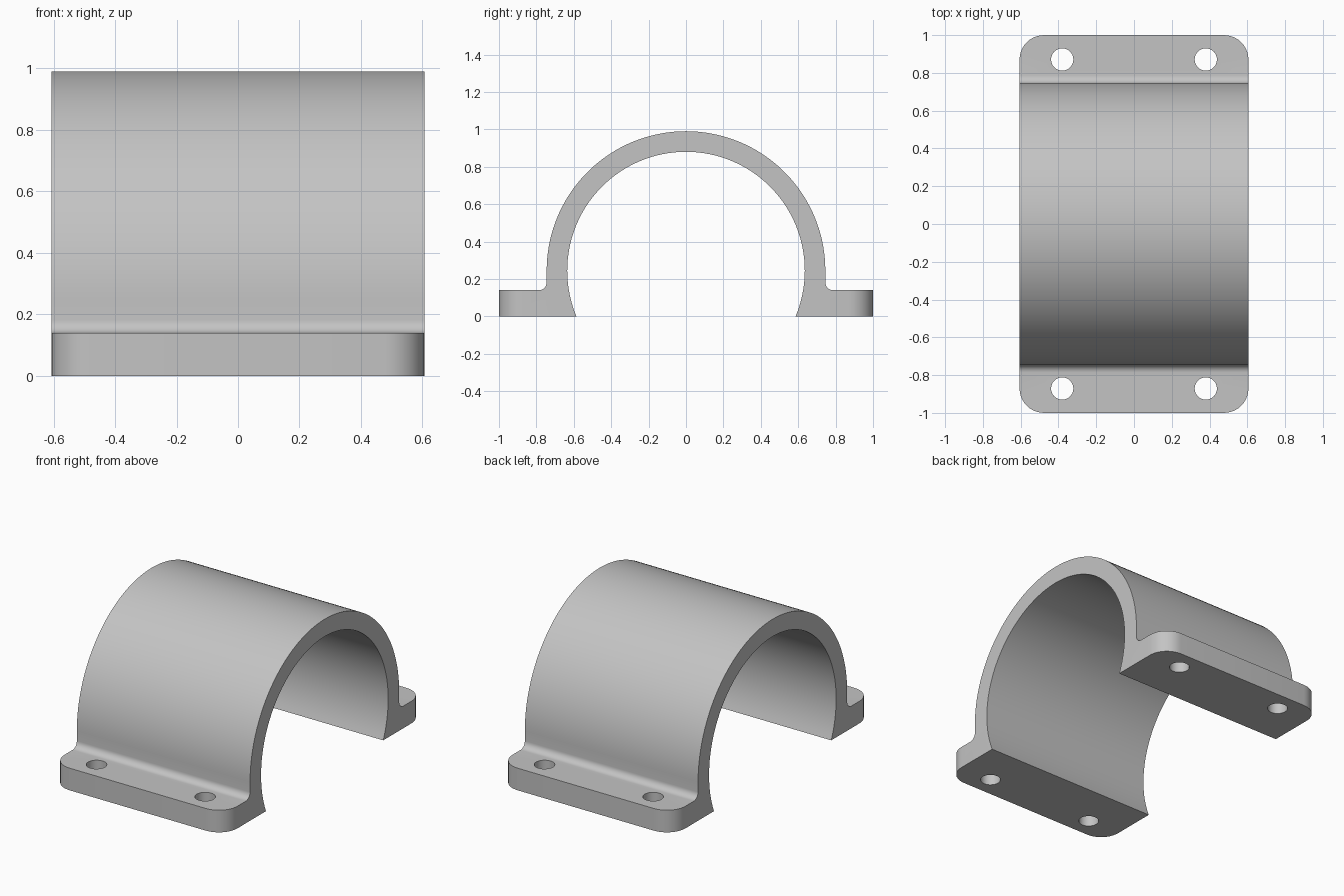
import bpy, bmesh
from math import sin, cos, asin, pi, radians

if "Cube" in bpy.data.objects:
    bpy.data.objects.remove(bpy.data.objects["Cube"], do_unlink=True)

HALF_X = 0.606      # half length of the saddle
CZ = 0.245          # height of the arch centre
R_OUT, R_IN = 0.745, 0.635
FLANGE_Z = 0.14
FILLET = 0.042
CORNER = 0.13

grey = bpy.data.materials.new("satin grey")
grey.use_nodes = True
colour = (0.55, 0.55, 0.55, 1)
grey.diffuse_color = colour
grey.node_tree.nodes["Principled BSDF"].inputs["Base Color"].default_value = colour


def arc(cy, cz, r, a0, a1, n):
    angles = [a0 + (a1 - a0) * i / n for i in range(n + 1)]
    return [(cy + r * cos(a), cz + r * sin(a)) for a in angles]


# Clamp cross-section: flange, fillet, outer arch, mirrored foot, inner arch
dip = asin(CZ / R_IN)
foot = [(1, 0), (1, FLANGE_Z)]
foot += arc(R_OUT + FILLET, FLANGE_Z + FILLET, FILLET, 1.5 * pi, pi, 8)
profile = foot + arc(0, CZ, R_OUT, 0, pi, 72)
profile += [(-y, z) for y, z in reversed(foot)]
profile += arc(0, CZ, R_IN, pi + dip, -dip, 80)

bm = bmesh.new()
cap = bm.faces.new([bm.verts.new((-HALF_X, y, z)) for y, z in profile])
swept = bmesh.ops.extrude_face_region(bm, geom=[cap])["geom"]
bmesh.ops.translate(bm, vec=(2 * HALF_X, 0, 0),
                    verts=[v for v in swept if isinstance(v, bmesh.types.BMVert)])

# Rounded outer flange corners
corners = [e for e in bm.edges
           if all(abs(v.co.y) > 0.999 for v in e.verts)
           and abs(e.verts[0].co.z - e.verts[1].co.z) > 0.1]
bmesh.ops.bevel(bm, geom=corners, offset=CORNER, segments=10, profile=0.5,
                affect='EDGES', clamp_overlap=False)
bmesh.ops.recalc_face_normals(bm, faces=bm.faces)
mesh = bpy.data.meshes.new("saddle_clamp")
bm.to_mesh(mesh)
bm.free()
clamp = bpy.data.objects.new("saddle_clamp", mesh)
bpy.context.collection.objects.link(clamp)
mesh.materials.append(grey)

# Bolt holes through the flanges
bpy.ops.object.select_all(action='DESELECT')
for sx in (-1, 1):
    for sy in (-1, 1):
        bpy.ops.mesh.primitive_cylinder_add(
            vertices=32, radius=0.059, depth=0.5,
            location=(sx * 0.38, sy * 0.871, FLANGE_Z / 2))
        cutter = bpy.context.object
        cutter.name = "bolt_hole_cutter"
        cutter.hide_render = True
        cutter.data.materials.append(grey)
        hole = clamp.modifiers.new("bolt_hole", 'BOOLEAN')
        hole.operation = 'DIFFERENCE'
        hole.solver = 'EXACT'
        hole.object = cutter
        bpy.context.view_layer.objects.active = clamp
        bpy.ops.object.modifier_apply(modifier=hole.name)
        bpy.data.objects.remove(cutter, do_unlink=True)

bpy.ops.object.select_all(action='DESELECT')
clamp.select_set(True)
bpy.context.view_layer.objects.active = clamp
bpy.ops.object.shade_smooth_by_angle(angle=radians(30))
